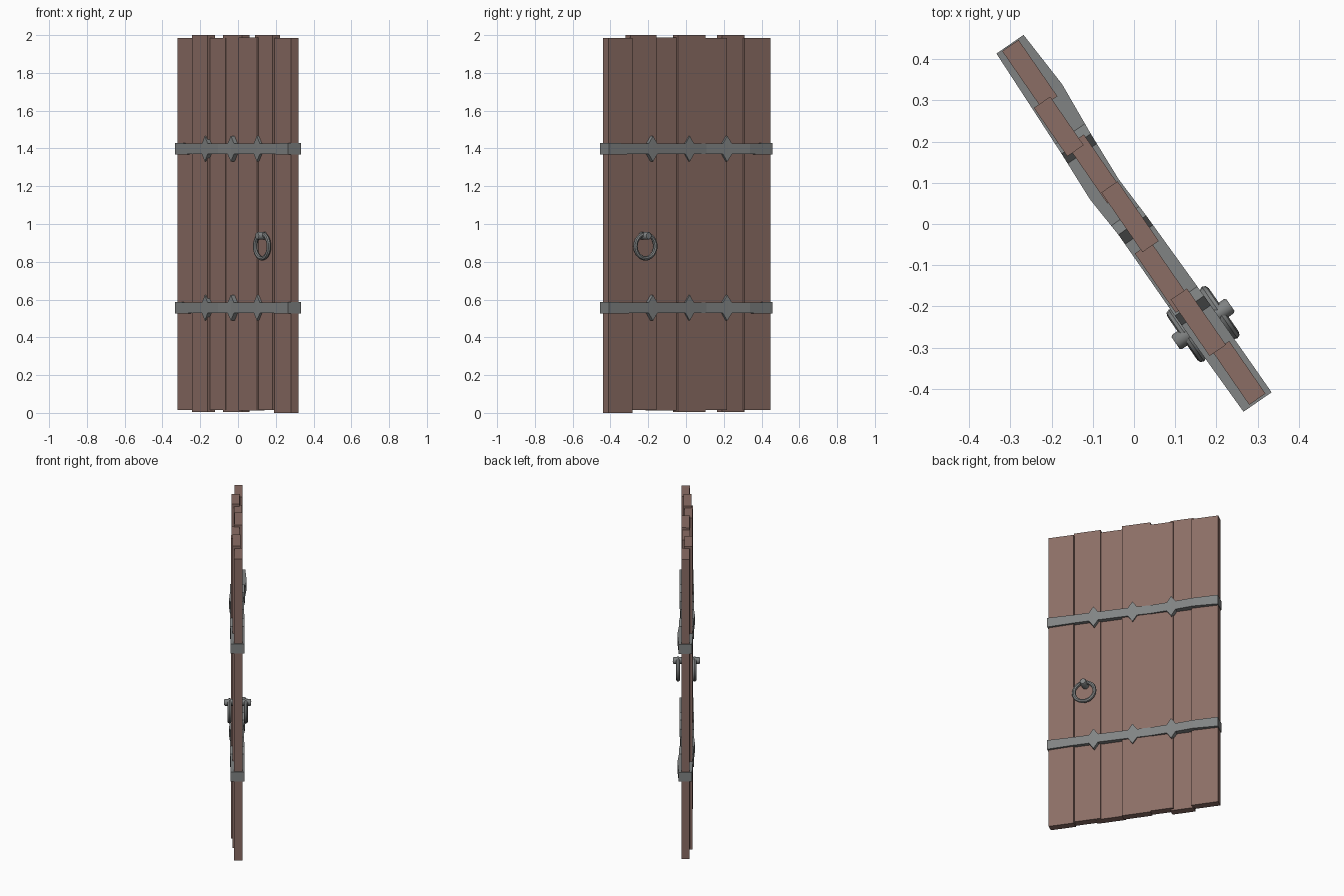
import bpy, bmesh, math
from mathutils import Matrix

if "Cube" in bpy.data.objects:
    bpy.data.objects.remove(bpy.data.objects["Cube"])

# The door is modelled along local x, then turned in plan
TURN = Matrix.Rotation(math.radians(-55.4), 4, 'Z')


def material(name, rgb):
    m = bpy.data.materials.new(name)
    m.use_nodes = True
    colour = (*rgb, 1)
    m.diffuse_color = colour
    m.node_tree.nodes["Principled BSDF"].inputs["Base Color"].default_value = colour
    return m


wood = material("brown_wood", (0.26, 0.155, 0.13))
iron = material("grey_iron", (0.22, 0.23, 0.23))


def add_object(name, bm, mat, smooth=False):
    bmesh.ops.recalc_face_normals(bm, faces=bm.faces)
    bm.transform(TURN)
    mesh = bpy.data.meshes.new(name)
    bm.to_mesh(mesh)
    bm.free()
    mesh.materials.append(mat)
    obj = bpy.data.objects.new(name, mesh)
    bpy.context.collection.objects.link(obj)
    if smooth:
        bpy.ops.object.select_all(action='DESELECT')
        obj.select_set(True)
        bpy.context.view_layer.objects.active = obj
        bpy.ops.object.shade_smooth_by_angle(angle=math.radians(40))


def loft(bm, rings):
    """Join matching closed rings of points and cap both ends."""
    loops = [[bm.verts.new(p) for p in ring] for ring in rings]
    n = len(loops[0])
    for a, b in zip(loops, loops[1:]):
        for i in range(n):
            j = (i + 1) % n
            bm.faces.new((a[i], a[j], b[j], b[i]))
    bm.faces.new(loops[0])
    bm.faces.new(loops[-1])


# Planks: start, end, depth offset, bottom, top
planks = [
    (-0.527, -0.361, -0.001, 0.014, 1.985),
    (-0.370, -0.227, -0.016, 0.005, 2.0),
    (-0.248, -0.078, -0.001, 0.014, 1.985),
    (-0.108, 0.068, 0.002, 0.006, 2.0),
    (0.060, 0.235, -0.015, 0.012, 1.987),
    (0.202, 0.368, -0.007, 0.014, 2.0),
    (0.365, 0.520, 0.005, 0.0, 1.985),
]
HALF = 0.024
for i, (a, b, depth, low, high) in enumerate(planks):
    bm = bmesh.new()
    lo, hi = depth - HALF, depth + HALF
    loft(bm, [[(a, lo, z), (b, lo, z), (b, hi, z), (a, hi, z)] for z in (low, high)])
    add_object(f"plank_{i + 1}", bm, wood)

# Iron straps: position, front depth, back depth
stations = [(-0.53, -0.04, 0.04), (-0.378, -0.044, 0.049), (-0.24, -0.048, 0.038),
            (-0.11, -0.054, 0.031), (0.0, -0.046, 0.036), (0.24, -0.045, 0.041),
            (0.371, -0.043, 0.042), (0.526, -0.04, 0.043)]
SPIKES = (-0.24, 0.0, 0.24)
SPIKE_HALF = 0.028


def depths_at(u):
    for (a, f0, b0), (c, f1, b1) in zip(stations, stations[1:]):
        if a <= u <= c:
            t = (u - a) / (c - a)
            return f0 + (f1 - f0) * t, b0 + (b1 - b0) * t


positions = {s[0] for s in stations}
for s in SPIKES:
    positions |= {s - SPIKE_HALF, s + SPIKE_HALF}

for name, z in (("lower_strap", 0.556), ("upper_strap", 1.398)):
    bm = bmesh.new()
    rings = []
    for u in sorted(positions):
        front, back = depths_at(u)
        h = 0.068 if u in SPIKES else 0.031 if abs(u) > 0.5 else 0.028
        rings.append([(u, front, z - h), (u, back, z - h),
                      (u, back, z + h), (u, front, z + h)])
    loft(bm, rings)
    add_object(name, bm, iron)


def circle(u, v, z, r, n):
    angles = [math.tau * k / n for k in range(n)]
    return [(u + r * math.cos(a), v, z + r * math.sin(a)) for a in angles]


# Pull rings and the studs that hold them, one per face
HANDLE_U = 0.295
for side, sign in (("front", -1), ("back", 1)):
    bm = bmesh.new()
    loft(bm, [circle(HANDLE_U, sign * v, 0.938, r, 10)
              for v, r in ((0.01, 0.021), (0.076, 0.021), (0.081, 0.017))])
    add_object(f"{side}_stud", bm, iron, smooth=True)

    bm = bmesh.new()
    segments, sides, major, minor = 24, 8, 0.064, 0.012
    grid = []
    for i in range(segments):
        a = math.tau * i / segments
        row = []
        for j in range(sides):
            b = math.tau * j / sides
            r = major + minor * math.cos(b)
            row.append(bm.verts.new((HANDLE_U + r * math.cos(a),
                                     sign * 0.049 + minor * math.sin(b),
                                     0.882 + r * math.sin(a))))
        grid.append(row)
    for i in range(segments):
        for j in range(sides):
            p, q, k = grid[i], grid[(i + 1) % segments], (j + 1) % sides
            bm.faces.new((p[j], q[j], q[k], p[k]))
    add_object(f"{side}_pull_ring", bm, iron, smooth=True)
